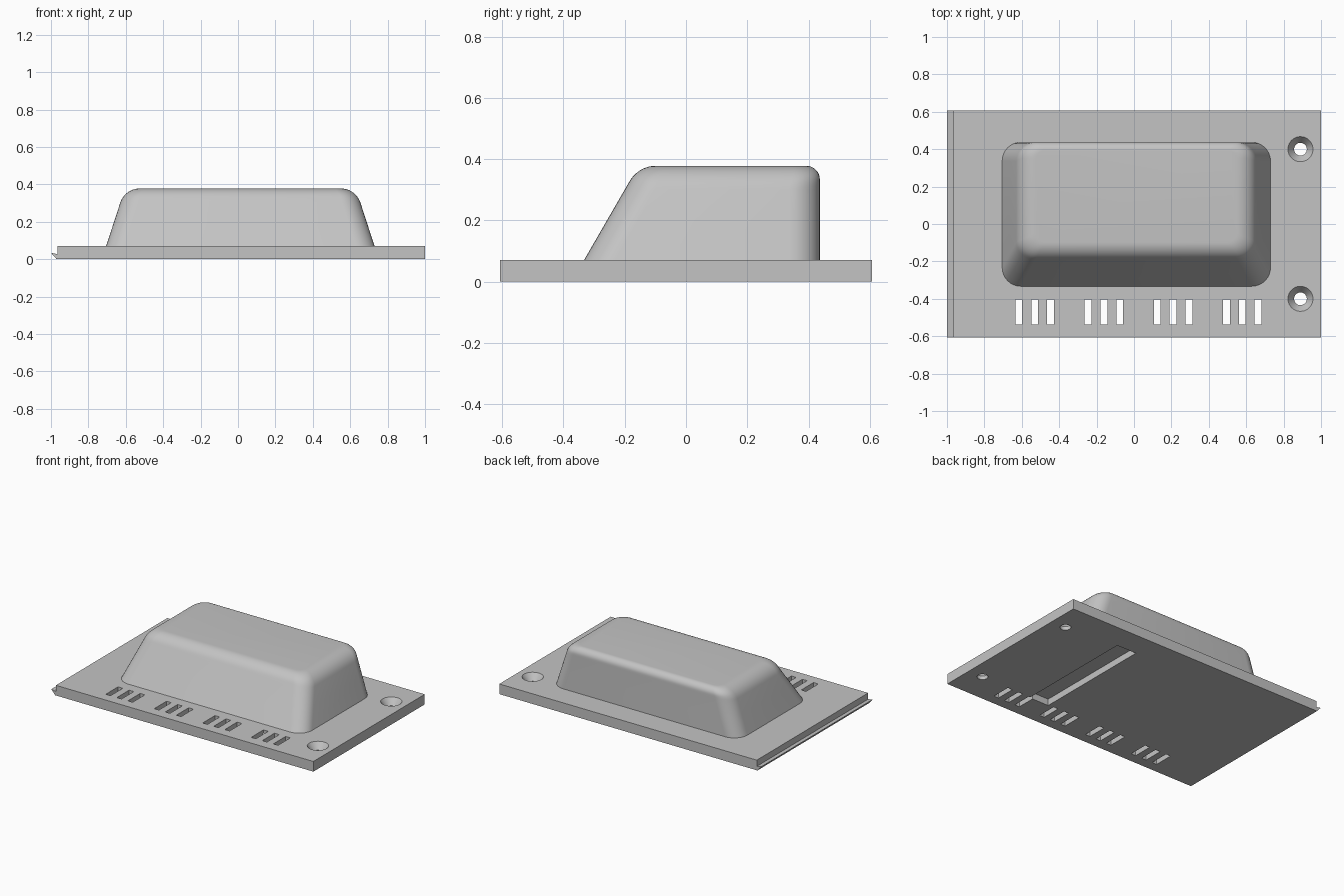
import bpy, bmesh, math

cube = bpy.data.objects.get("Cube")
if cube:
    bpy.data.objects.remove(cube, do_unlink=True)

grey = bpy.data.materials.new("light grey")
grey.use_nodes = True
grey.diffuse_color = (0.55, 0.55, 0.55, 1)
grey.node_tree.nodes["Principled BSDF"].inputs["Base Color"].default_value = grey.diffuse_color

THICK, TOP = 0.07, 0.378


def loft(bm, rings):
    """Skin a closed solid through rings of equal point count."""
    loops = [[bm.verts.new(p) for p in ring] for ring in rings]
    n = len(loops[0])
    for low, high in zip(loops, loops[1:]):
        for i in range(n):
            j = (i + 1) % n
            bm.faces.new((low[i], low[j], high[j], high[i]))
    bm.faces.new(loops[0][::-1])
    bm.faces.new(loops[-1])


def box(bm, x0, x1, y0, y1, z0, z1):
    loft(bm, [[(x0, y0, z), (x1, y0, z), (x1, y1, z), (x0, y1, z)] for z in (z0, z1)])


def circle(cx, cy, r, z, n=40):
    return [(cx + r * math.cos(math.tau * i / n), cy + r * math.sin(math.tau * i / n), z)
            for i in range(n)]


def make_object(name, bm):
    bmesh.ops.recalc_face_normals(bm, faces=bm.faces)
    mesh = bpy.data.meshes.new(name)
    bm.to_mesh(mesh)
    bm.free()
    mesh.materials.append(grey)
    obj = bpy.data.objects.new(name, mesh)
    bpy.context.collection.objects.link(obj)
    return obj


def activate(obj):
    bpy.ops.object.select_all(action="DESELECT")
    obj.select_set(True)
    bpy.context.view_layer.objects.active = obj


def cut(target, name, bm):
    cutter = make_object(name, bm)
    cutter.hide_render = True
    mod = target.modifiers.new(name, "BOOLEAN")
    mod.operation, mod.solver, mod.object = "DIFFERENCE", "EXACT", cutter
    activate(target)
    bpy.ops.object.modifier_apply(modifier=name)
    bpy.data.objects.remove(cutter, do_unlink=True)


# Base plate: side profile with a pointed tongue, extruded front to back
profile = [(-0.97, 0), (1, 0), (1, THICK), (-0.965, THICK), (-0.965, 0.027), (-1, 0.034)]
bm = bmesh.new()
loft(bm, [[(x, y, z) for x, z in profile] for y in (-0.607, 0.607)])
plate = make_object("base_plate", bm)

# Vent slots: four groups of three
bm = bmesh.new()
for group in range(4):
    for k in range(3):
        x = 0.024 + (group - 1.5) * 0.37 + (k - 1) * 0.0845
        box(bm, x - 0.018, x + 0.018, -0.537, -0.403, -0.1, 0.2)
cut(plate, "vent_cutter", bm)

# Long recess in the underside
bm = bmesh.new()
box(bm, 0.35, 0.5, -0.41, 0.435, -0.1, 0.045)
cut(plate, "recess_cutter", bm)

# Countersunk screw holes
bm = bmesh.new()
for y in (-0.4, 0.4):
    steps = [(0.034, -0.1), (0.034, 0.025), (0.067, THICK), (0.067, 0.2)]
    loft(bm, [circle(0.89, y, r, z) for r, z in steps])
cut(plate, "screw_hole_cutter", bm)


def inset(z, lean, r):
    """Inward shift of a leaning wall at height z, rounded into the flat top."""
    height = TOP - THICK
    start = TOP - r * (1 - math.sin(lean))
    if z <= start:
        return (z - THICK) * math.tan(lean), 0
    centre = height * math.tan(lean) + r * math.tan((math.pi / 2 - lean) / 2)
    shift = centre - math.sqrt(max(0, r * r - (z - TOP + r) ** 2))
    return shift, shift - (start - THICK) * math.tan(lean)


def housing_ring(z):
    side, rounding = inset(z, math.radians(18), 0.11)
    front = inset(z, math.radians(30), 0.1)[0]
    back = inset(z, 0, 0.045)[0]
    r = 0.1 - 0.5 * rounding
    x0, x1, y0, y1 = -0.705 + side, 0.73 - side, -0.333 + front, 0.437 - back
    centres = [(x1 - r, y1 - r), (x0 + r, y1 - r), (x0 + r, y0 + r), (x1 - r, y0 + r)]
    return [(cx + r * math.cos(a), cy + r * math.sin(a), z)
            for q, (cx, cy) in enumerate(centres)
            for a in [(q + i / 8) * math.pi / 2 for i in range(9)]]


# Raised housing: rounded sections stacked up to the flat top
levels = [THICK - 0.01, THICK, 0.2]
levels += [TOP - 0.11 * (1 - math.sin(math.radians(18 + 6 * i))) for i in range(13)]
bm = bmesh.new()
loft(bm, [housing_ring(z) for z in levels])
housing = make_object("raised_housing", bm)

for obj in (plate, housing):
    activate(obj)
    bpy.ops.object.shade_smooth_by_angle(angle=math.radians(25))
